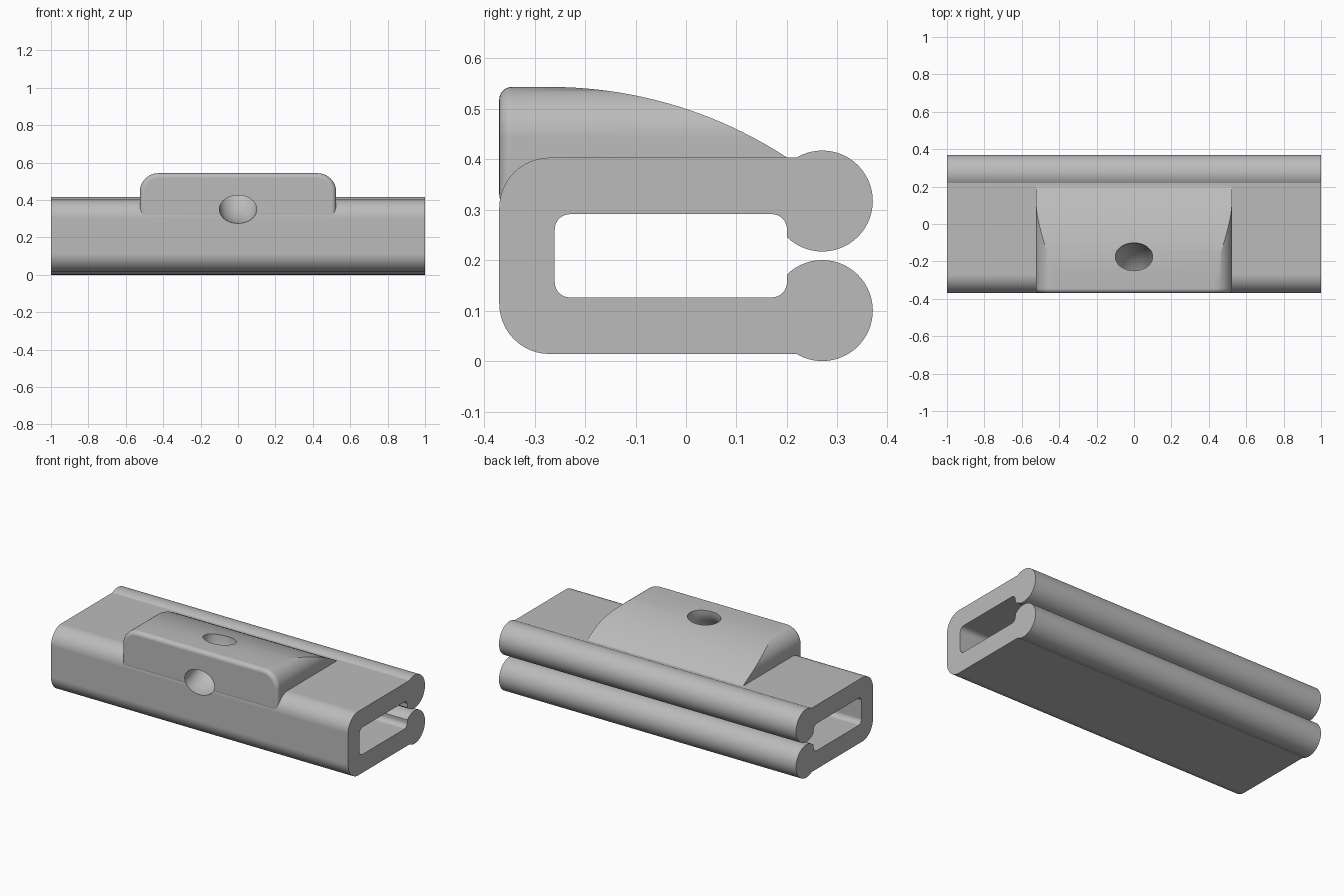
import bpy, bmesh
from math import sin, cos, radians
from mathutils import Vector

if "Cube" in bpy.data.objects:
    bpy.data.objects.remove(bpy.data.objects["Cube"], do_unlink=True)

grey = bpy.data.materials.new("mid grey")
grey.use_nodes = True
grey.diffuse_color = (0.5, 0.5, 0.5, 1)
grey.node_tree.nodes["Principled BSDF"].inputs["Base Color"].default_value = (0.5, 0.5, 0.5, 1)


def arc(cx, cy, r, start, end, steps=12):
    angles = [radians(start + (end - start) * i / steps) for i in range(steps + 1)]
    return [(cx + r * cos(a), cy + r * sin(a)) for a in angles]


def add_object(name, bm):
    bmesh.ops.recalc_face_normals(bm, faces=bm.faces)
    mesh = bpy.data.meshes.new(name)
    bm.to_mesh(mesh)
    bm.free()
    obj = bpy.data.objects.new(name, mesh)
    obj.data.materials.append(grey)
    bpy.context.collection.objects.link(obj)
    return obj


def extrude(name, outline, place, start, end, front_bevel=0):
    """Extrude a 2D outline; place(u, v, depth) turns it into 3D points."""
    bm = bmesh.new()
    face = bm.faces.new([bm.verts.new(place(u, v, start)) for u, v in outline])
    rim = list(face.edges)
    result = bmesh.ops.extrude_face_region(bm, geom=[face], use_keep_orig=True)
    moved = [g for g in result["geom"] if isinstance(g, bmesh.types.BMVert)]
    shift = Vector(place(0, 0, end)) - Vector(place(0, 0, start))
    bmesh.ops.translate(bm, verts=moved, vec=shift)
    bmesh.ops.recalc_face_normals(bm, faces=bm.faces)
    if front_bevel:
        bmesh.ops.bevel(bm, geom=rim, offset=front_bevel, segments=6, profile=0.5, affect='EDGES')
    return add_object(name, bm)


def along_x(u, v, d):
    return (d, u, v)


def along_y(u, v, d):
    return (u, d, v)


def combine(target, tool, operation):
    mod = target.modifiers.new(operation.title(), 'BOOLEAN')
    mod.operation, mod.object, mod.solver = operation, tool, 'EXACT'
    bpy.context.view_layer.objects.active = target
    bpy.ops.object.modifier_apply(modifier=mod.name)
    bpy.data.objects.remove(tool, do_unlink=True)


# Clip body: C-shaped section with round beads at the open edge
section = (arc(-0.27, 0.303, 0.1, 90, 180) + arc(-0.27, 0.114, 0.1, 180, 270)
           + arc(0.27, 0.1, 0.1, -120.7, 134.4, 40)
           + arc(0.17, 0.156, 0.03, 0, -90, 8) + arc(-0.23, 0.156, 0.03, -90, -180, 8)
           + arc(-0.23, 0.261, 0.03, 180, 90, 8) + arc(0.17, 0.261, 0.03, 90, 0, 8)
           + arc(0.27, 0.317, 0.1, 225.6, 480.7, 40))
body = extrude("clip_body", section, along_x, -1, 1)

# Raised boss: rounded front outline trimmed by a sloping curved top
outline = ([(-0.525, 0.305), (0.525, 0.305)] + arc(0.425, 0.443, 0.1, 0, 90)
           + arc(-0.425, 0.443, 0.1, 90, 180))
boss = extrude("boss", outline, along_y, -0.37, 0.3, front_bevel=0.025)
slope = [(-0.5, 0.2), (-0.5, 0.6), (-0.275, 0.6)] + arc(-0.27, -0.317, 0.86, 90, 55, 28) + [(0.22, 0.2)]
trim = extrude("boss_trim", slope, along_x, -0.8, 0.8)
combine(boss, trim, 'INTERSECT')
combine(body, boss, 'UNION')

# Curved tunnel from the front face to the boss top
bm = bmesh.new()
rings = []
for i in range(64):
    a = radians(360 * i / 64)
    rings.append([bm.verts.new((u, -0.37 + (0.195 + v) * cos(a), 0.545 + (0.195 + v) * sin(a)))
                  for u, v in [(x, y * 0.75) for x, y in arc(0, 0, 0.1, 0, 360, 40)[:-1]]])
for i, ring in enumerate(rings):
    following = rings[(i + 1) % len(rings)]
    for j in range(len(ring)):
        k = (j + 1) % len(ring)
        bm.faces.new((ring[j], ring[k], following[k], following[j]))
combine(body, add_object("tunnel_cutter", bm), 'DIFFERENCE')

# Smooth shading with crisp edges
bpy.ops.object.select_all(action='DESELECT')
body.select_set(True)
bpy.context.view_layer.objects.active = body
bpy.ops.object.shade_smooth_by_angle(angle=radians(25))
weighted = body.modifiers.new("Weighted Normal", 'WEIGHTED_NORMAL')
weighted.keep_sharp = True
